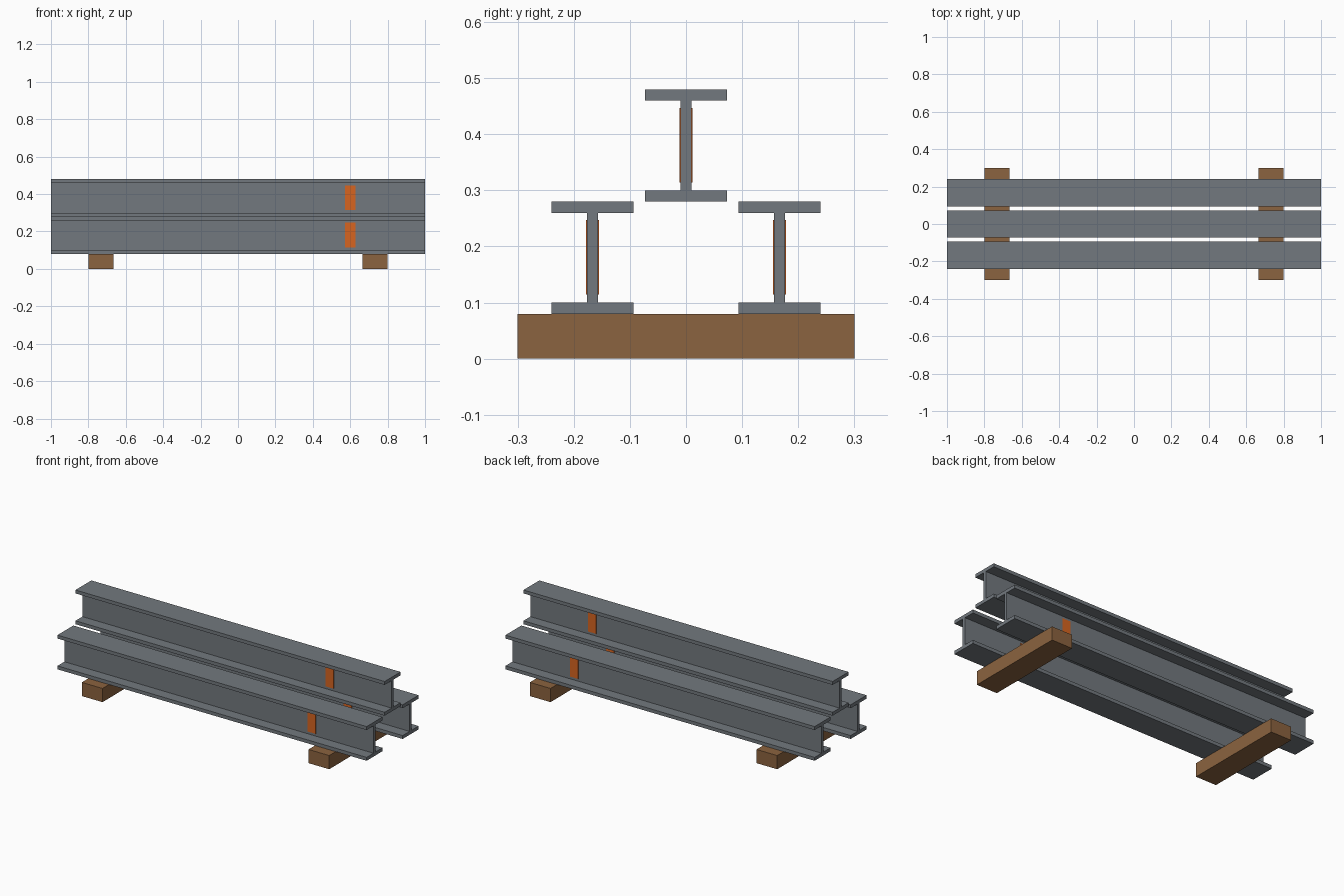
import bpy, bmesh

if "Cube" in bpy.data.objects:
    bpy.data.objects.remove(bpy.data.objects["Cube"])


def material(name, color):
    m = bpy.data.materials.new(name)
    m.diffuse_color = color
    m.use_nodes = True
    m.node_tree.nodes["Principled BSDF"].inputs["Base Color"].default_value = m.diffuse_color
    return m


STEEL = material("steel", (0.17, 0.19, 0.21, 1))
WOOD = material("timber", (0.26, 0.125, 0.05, 1))
PAINT = material("orange_paint", (0.68, 0.13, 0.015, 1))


def extrude_profile(name, profile, x0, x1, y, z, mat):
    """Sweep a closed (y, z) profile along x."""
    bm = bmesh.new()
    face = bm.faces.new([bm.verts.new((x0, py, pz)) for py, pz in profile])
    res = bmesh.ops.extrude_face_region(bm, geom=[face])
    moved = [v for v in res["geom"] if isinstance(v, bmesh.types.BMVert)]
    bmesh.ops.translate(bm, verts=moved, vec=(x1 - x0, 0, 0))
    bmesh.ops.recalc_face_normals(bm, faces=bm.faces)
    me = bpy.data.meshes.new(name)
    bm.to_mesh(me)
    bm.free()
    me.materials.append(mat)
    ob = bpy.data.objects.new(name, me)
    ob.location = (0, y, z)
    bpy.context.collection.objects.link(ob)
    return ob


def rect(half_w, z0, z1):
    return [(-half_w, z0), (half_w, z0), (half_w, z1), (-half_w, z1)]


# I-beam section: flange half width, web half width, height, flange thickness
F, W, H, T = 0.0733, 0.0095, 0.20, 0.02
right_half = [(F, 0), (F, T), (W, T), (W, H - T), (F, H - T), (F, H)]
i_section = right_half + [(-y, z) for y, z in reversed(right_half)]

# Three stacked beams, each with a painted band around the web
for name, y, z in (("front_beam", -0.1667, 0.08),
                   ("back_beam", 0.1667, 0.08),
                   ("top_beam", 0.0, 0.28)):
    extrude_profile(name, i_section, -1, 1, y, z, STEEL)
    extrude_profile(name + "_paint_mark", rect(0.0115, 0.034, 0.167),
                    0.573, 0.627, y, z, PAINT)

# Timber bearers under the stack
for name, x in (("left_bearer", -0.7333), ("right_bearer", 0.7333)):
    extrude_profile(name, rect(0.3, 0, 0.08), x - 0.0667, x + 0.0667, 0, 0, WOOD)
